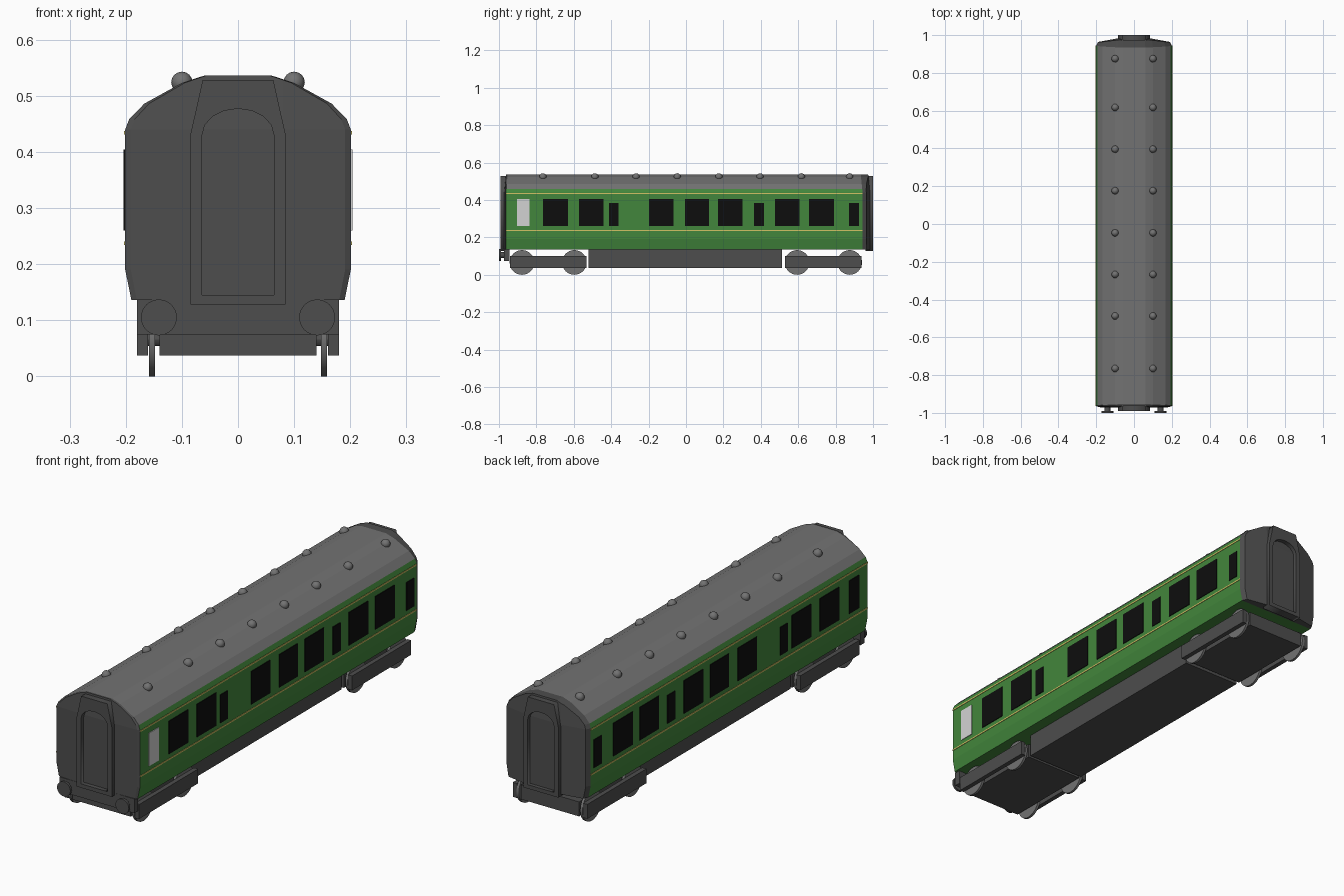
import bpy, bmesh, math

if "Cube" in bpy.data.objects:
    bpy.data.objects.remove(bpy.data.objects["Cube"])


def material(name, r, g, b):
    m = bpy.data.materials.new(name)
    m.diffuse_color = (r, g, b, 1)
    m.use_nodes = True
    m.node_tree.nodes["Principled BSDF"].inputs["Base Color"].default_value = m.diffuse_color
    return m


GREEN = material("green_paint", 0.055, 0.24, 0.045)
LIGHT = material("roof_grey", 0.17, 0.17, 0.17)
DARK = material("dark_grey", 0.075, 0.075, 0.075)
BLACK = material("window_black", 0.004, 0.004, 0.004)
WHITE = material("frosted_white", 0.65, 0.65, 0.65)
YELLOW = material("stripe_yellow", 0.65, 0.55, 0.13)


def finish(name, bm, *mats):
    bmesh.ops.recalc_face_normals(bm, faces=bm.faces)
    me = bpy.data.meshes.new(name)
    bm.to_mesh(me)
    bm.free()
    for m in mats:
        me.materials.append(m)
    ob = bpy.data.objects.new(name, me)
    bpy.context.collection.objects.link(ob)
    return ob


def box(name, x0, x1, y0, y1, z0, z1, mat):
    bm = bmesh.new()
    bmesh.ops.create_cube(bm, size=1)
    for v in bm.verts:
        v.co = ((x0 + x1) / 2 + v.co.x * (x1 - x0),
                (y0 + y1) / 2 + v.co.y * (y1 - y0),
                (z0 + z1) / 2 + v.co.z * (z1 - z0))
    return finish(name, bm, mat)


def cylinder(name, loc, r, depth, axis, mat, sides=32):
    rot = (0, math.pi / 2, 0) if axis == "x" else (math.pi / 2, 0, 0)
    bpy.ops.mesh.primitive_cylinder_add(vertices=sides, radius=r, depth=depth,
                                        location=loc, rotation=rot)
    ob = bpy.context.object
    ob.name = name
    ob.data.materials.append(mat)
    bpy.ops.object.shade_smooth_by_angle()


# Coach shell: one cross-section lofted along y, with bowed ends
half = [(.085, .136), (.19, .136), (.201, .19), (.201, .44), (.194, .458),
        (.167, .486), (.1, .523), (.085, .528), (.06, .536)]
loop = half + [(-x, z) for x, z in reversed(half)]
n = len(loop)
bm = bmesh.new()


def slant(z):
    return .1 * max(0, z - .44)


def end_rings(side, corner, base, bow):
    def cap_y(x, z):
        return side * (base + bow * (.19 - max(abs(x), .081)) / .11 - slant(z))
    edge = [bm.verts.new((x, side * (corner - slant(z)), z)) for x, z in loop]
    cap = [bm.verts.new((x * .95, cap_y(x * .95, z), z)) for x, z in loop]
    inner = [bm.verts.new((s * .0808, cap_y(.0808, .44), .44)) for s in (1, -1)]
    for i, k in ((inner[0], lambda a: a), (inner[1], lambda a: n - 1 - a)):
        bm.faces.new([cap[k(a)] for a in range(4)] + [i])
        bm.faces.new([i] + [cap[k(a)] for a in range(3, 8)])
    bm.faces.new([cap[0], inner[0], inner[1], cap[n - 1]])
    bm.faces.new([inner[0], cap[7], cap[8], cap[9], cap[10], inner[1]])
    return edge, cap


front, front_cap = end_rings(-1, .963, .968, .004)
back, back_cap = end_rings(1, .944, .964, .02)
for a, b in ((front_cap, front), (front, back), (back, back_cap)):
    for i in range(n):
        j = (i + 1) % n
        bm.faces.new((a[i], a[j], b[j], b[i]))
for f in bm.faces:
    c = f.calc_center_median()
    if abs(c.y) > .9:
        f.material_index = 2      # end walls
    elif c.z > .46:
        f.material_index = 1      # roof
finish("coach_body", bm, GREEN, LIGHT, DARK)

# Windows and stripes as thin plates on both sides
tall = [(-.765, -.632), (-.573, -.44), (-.198, -.067), (-.005, .123),
        (.171, .303), (.476, .608), (.658, .79)]
short = [(-.412, -.36), (.364, .417), (.872, .924)]
for s, label in ((1, "right"), (-1, "left")):
    def plate(name, y0, y1, z0, z1, mat, t=.003):
        xs = sorted((s * .199, s * (.201 + t)))
        box(f"{label}_{name}", xs[0], xs[1], y0, y1, z0, z1, mat)
    for y0, y1 in tall:
        plate("window", y0, y1, .26, .404, BLACK)
    for y0, y1 in short:
        plate("small_window", y0, y1, .26, .383, BLACK)
    plate("end_window", -.904, -.836, .26, .404, WHITE if s > 0 else BLACK)
    for z in (.237, .434):
        plate("stripe", -.963, .944, z - .003, z + .003, YELLOW, .002)

# Gangway frames: flat curve outline with an arched opening
outline = [(-.085, .128), (.085, .128), (.085, .43), (.063, .528),
           (-.063, .528), (-.085, .43)]
arch = [(-.064, .145), (.064, .145)]
arch += [(.064 * math.cos(t), .43 + .047 * math.sin(t))
         for t in (math.pi * i / 8 for i in range(9))]
for name, y in (("front_gangway", -.971), ("back_gangway", .98)):
    cu = bpy.data.curves.new(name, "CURVE")
    cu.dimensions = "2D"
    cu.fill_mode = "BOTH"
    cu.extrude = .02
    for pts in (outline, arch):
        sp = cu.splines.new("POLY")
        sp.points.add(len(pts) - 1)
        for p, (x, z) in zip(sp.points, pts):
            p.co = (x, z, 0, 1)
        sp.use_cyclic_u = True
    cu.materials.append(DARK)
    ob = bpy.data.objects.new(name, cu)
    ob.location.y = y
    ob.rotation_euler.x = math.pi / 2
    bpy.context.collection.objects.link(ob)

# Roof ventilators
for y in (-.765, -.487, -.267, -.047, .176, .396, .617, .875):
    for x in (-.1, .1):
        bpy.ops.mesh.primitive_uv_sphere_add(segments=16, ring_count=8,
                                             radius=.019, location=(x, y, .524))
        bpy.context.object.name = "roof_ventilator"
        bpy.context.object.data.materials.append(LIGHT)
        bpy.ops.object.shade_smooth()

# Underframe box and bogies
box("underframe", -.14, .14, -.52, .513, .037, .137, DARK)
for name, y0, y1 in (("front", -.94, -.532), ("back", .53, .937)):
    box(name + "_bogie_block", -.14, .14, y0, y1, .037, .1, DARK)
    for s in (-1, 1):
        xs = sorted((s * .16, s * .18))
        box(name + "_bogie_side_bar", xs[0], xs[1], y0, y1, .037, .1, DARK)
for y in (-.877, -.597, .594, .875):
    cylinder("axle", (0, y, .066), .012, .34, "x", DARK, 12)
    for s in (-1, 1):
        cylinder("wheel", (s * .1535, y, .066), .066, .011, "x", LIGHT)

# Front buffer beam and buffers
box("buffer_beam", -.18, .18, -.972, -.945, .075, .137, DARK)
for s in (-1, 1):
    cylinder("buffer_stem", (s * .141, -.975, .105), .016, .04, "y", DARK, 16)
    cylinder("buffer_head", (s * .141, -.995, .105), .032, .01, "y", DARK)
